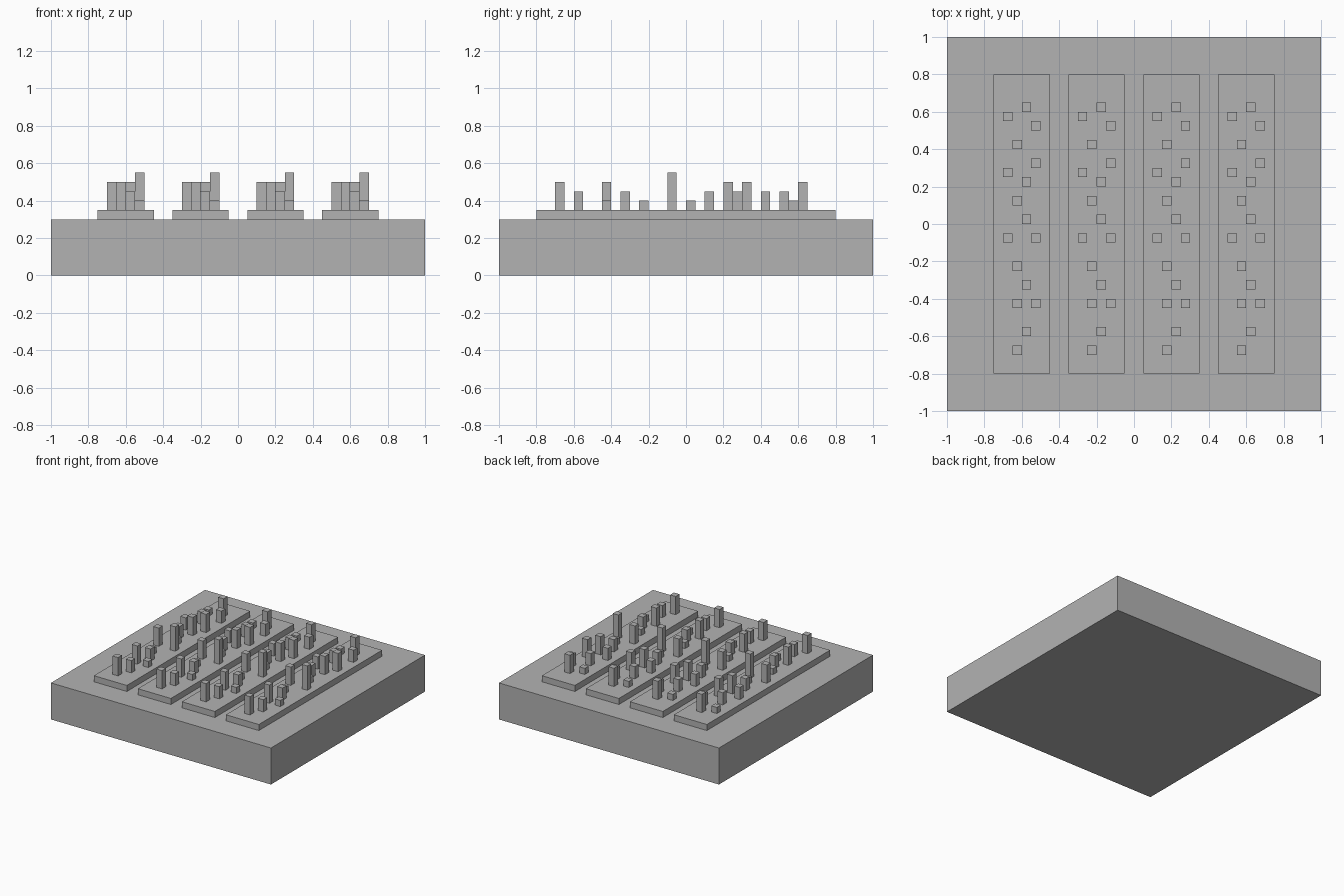
import bpy

cube = bpy.data.objects.get("Cube")
if cube:
    bpy.data.objects.remove(cube, do_unlink=True)

# One plain grey for everything
grey = bpy.data.materials.new("plain_grey")
grey.use_nodes = True
colour = (0.45, 0.45, 0.45, 1)
grey.diffuse_color = colour
grey.node_tree.nodes["Principled BSDF"].inputs["Base Color"].default_value = colour


def box(name, x, y, bottom, top, width, depth):
    """Add a box standing on height 'bottom', centred on x, y."""
    bpy.ops.mesh.primitive_cube_add(size=1, location=(x, y, (bottom + top) / 2))
    obj = bpy.context.object
    obj.name = name
    obj.scale = (width, depth, top - bottom)
    bpy.ops.object.transform_apply(location=False, rotation=False, scale=True)
    obj.data.materials.append(grey)
    return obj


GROUND_TOP = 0.3
BED_TOP = 0.35
POST = 0.05

# Post columns across a bed: x offset -> (y, top height)
columns = {
    -0.075: [(0.575, 0.4), (0.275, 0.45), (-0.075, 0.5)],
    -0.025: [(0.425, 0.45), (0.125, 0.45), (-0.225, 0.4), (-0.425, 0.5), (-0.675, 0.5)],
    0.025: [(0.625, 0.5), (0.225, 0.5), (0.025, 0.4), (-0.325, 0.45), (-0.575, 0.45)],
    0.075: [(0.525, 0.45), (0.325, 0.5), (-0.075, 0.55), (-0.425, 0.4)],
}

# Ground slab
box("ground_slab", 0, 0, 0, GROUND_TOP, 2, 2)

# Four raised beds, each with the same set of posts
for row in range(4):
    bed_x = -0.6 + 0.4 * row
    box(f"raised_bed_{row + 1}", bed_x, 0, GROUND_TOP, BED_TOP, 0.3, 1.6)
    for offset, posts in columns.items():
        for y, top in posts:
            box(f"plant_post_{row + 1}", bed_x + offset, y, BED_TOP, top, POST, POST)
